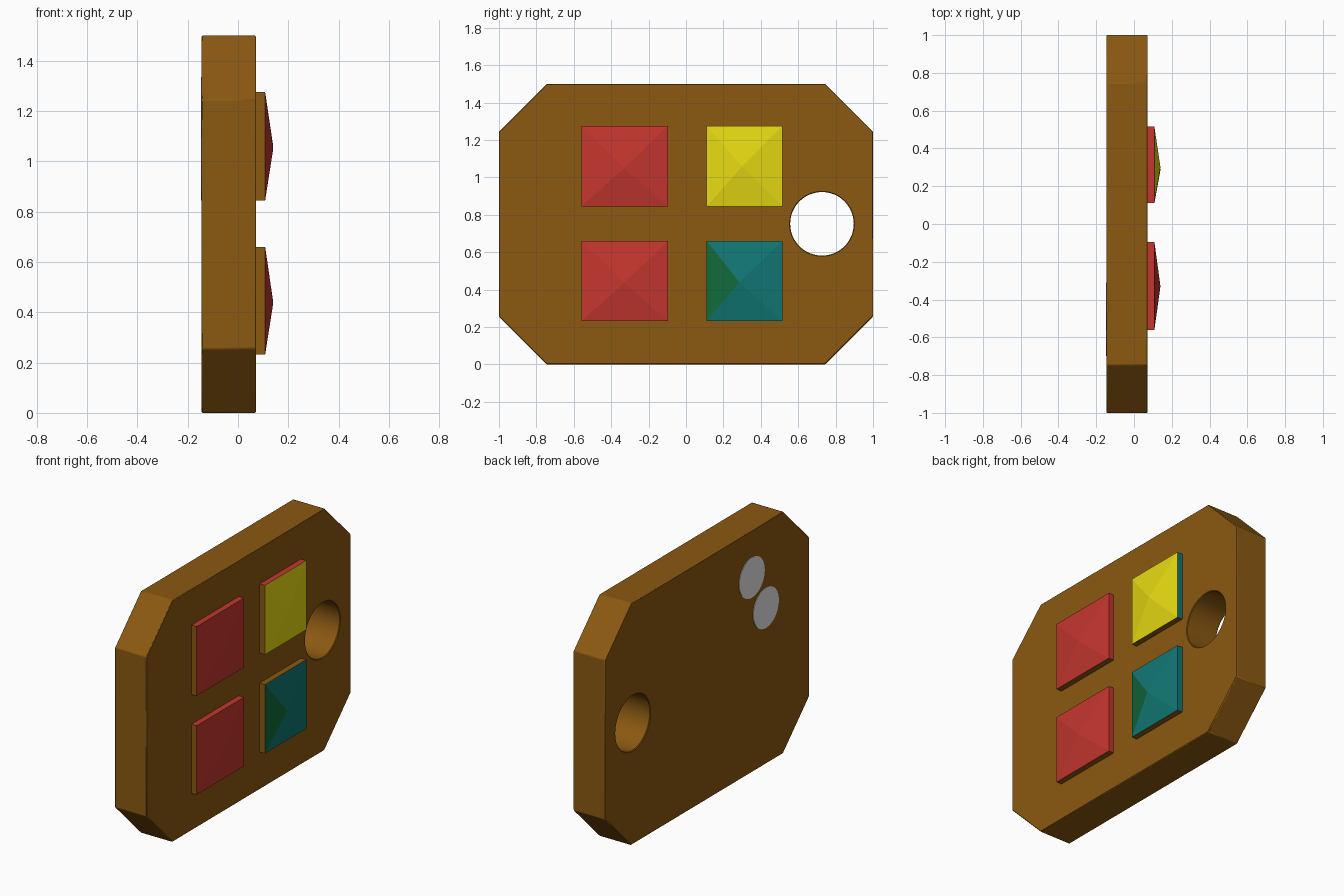
import bpy, bmesh, math
from mathutils import Matrix

if "Cube" in bpy.data.objects:
    bpy.data.objects.remove(bpy.data.objects["Cube"])


def material(name, r, g, b):
    lin = [(c / 255 / 12.92) if c < 11 else ((c / 255 + 0.055) / 1.055) ** 2.4 for c in (r, g, b)]
    m = bpy.data.materials.new(name)
    m.diffuse_color = (*lin, 1)
    m.use_nodes = True
    m.node_tree.nodes["Principled BSDF"].inputs["Base Color"].default_value = m.diffuse_color
    return m


BROWN = material("brown", 139, 89, 17)
RED = material("red", 196, 54, 46)
YELLOW = material("yellow", 248, 235, 20)
TEAL = material("teal", 17, 119, 116)
GREEN = material("green", 17, 105, 59)
WHITE = material("white", 245, 245, 245)

BACK, FRONT = -0.145, 0.072


def add_object(name, bm, mats):
    bmesh.ops.recalc_face_normals(bm, faces=bm.faces)
    me = bpy.data.meshes.new(name)
    bm.to_mesh(me)
    bm.free()
    for m in mats:
        me.materials.append(m)
    ob = bpy.data.objects.new(name, me)
    bpy.context.collection.objects.link(ob)
    return ob


def disc(name, y, z, r, x, depth, mat):
    bm = bmesh.new()
    bmesh.ops.create_cone(bm, cap_ends=True, segments=48, radius1=r, radius2=r, depth=depth,
                          matrix=Matrix.Translation((x, y, z)) @ Matrix.Rotation(math.pi / 2, 4, 'Y'))
    return add_object(name, bm, [mat])


# Octagonal tag plate
bm = bmesh.new()
outline = [(-0.745, 0), (0.745, 0), (1, 0.255), (1, 1.245),
           (0.745, 1.5), (-0.745, 1.5), (-1, 1.245), (-1, 0.255)]
face = bm.faces.new([bm.verts.new((BACK, y, z)) for y, z in outline])
ext = bmesh.ops.extrude_face_region(bm, geom=[face])
bmesh.ops.translate(bm, verts=[v for v in ext["geom"] if isinstance(v, bmesh.types.BMVert)],
                    vec=(FRONT - BACK, 0, 0))
plate = add_object("plate", bm, [BROWN])

# Hanging hole
cutter = disc("hole_cutter", 0.727, 0.752, 0.17, 0, 1, BROWN)
cutter.hide_render = True
cutter.hide_set(True)
mod = plate.modifiers.new("hole", 'BOOLEAN')
mod.operation, mod.solver, mod.object = 'DIFFERENCE', 'EXACT', cutter
bev = plate.modifiers.new("soft_edges", 'BEVEL')
bev.width, bev.segments, bev.angle_limit = 0.004, 1, math.radians(40)


# Raised buttons with a low pyramid top; colour chosen by face direction
def button(name, y0, y1, z0, z1, apex, mats, rule):
    bm = bmesh.new()
    corners = [(y0, z0), (y1, z0), (y1, z1), (y0, z1)]
    base = [bm.verts.new((FRONT - 0.01, y, z)) for y, z in corners]
    rim = [bm.verts.new((0.108, y, z)) for y, z in corners]
    tip = bm.verts.new((0.14, *apex))
    bm.faces.new(base)
    for i in range(4):
        j = (i + 1) % 4
        # side order: bottom, right, top, left
        bm.faces.new((base[i], base[j], rim[j], rim[i])).material_index = rule["side"][i]
        bm.faces.new((rim[i], rim[j], tip)).material_index = rule["top"][i]
    return add_object(name, bm, mats)


LOW, HIGH = (0.232, 0.66), (0.845, 1.275)
for name, (z0, z1) in (("lower_red_button", LOW), ("upper_red_button", HIGH)):
    button(name, -0.56, -0.095, z0, z1, (-0.33, (z0 + z1) / 2 - 0.01), [RED, BROWN],
           {"side": (1, 0, 0, 1), "top": (0, 0, 0, 0)})
button("yellow_button", 0.11, 0.515, *HIGH, (0.3, 1.06), [YELLOW, BROWN, RED, TEAL],
       {"side": (1, 3, 2, 1), "top": (0, 0, 0, 0)})
button("teal_button", 0.11, 0.515, *LOW, (0.285, 0.44), [TEAL, BROWN, GREEN],
       {"side": (1, 0, 1, 1), "top": (0, 0, 0, 2)})

# Pale round spots on the back
disc("upper_back_spot", -0.436, 1.21, 0.125, BACK, 0.006, WHITE)
disc("lower_back_spot", -0.574, 0.97, 0.125, BACK, 0.006, WHITE)

# Keep flats crisp, hole wall smooth
bpy.ops.object.select_all(action='DESELECT')
plate.select_set(True)
bpy.context.view_layer.objects.active = plate
bpy.ops.object.modifier_apply(modifier="hole")
bpy.ops.object.shade_smooth_by_angle(angle=math.radians(30))
